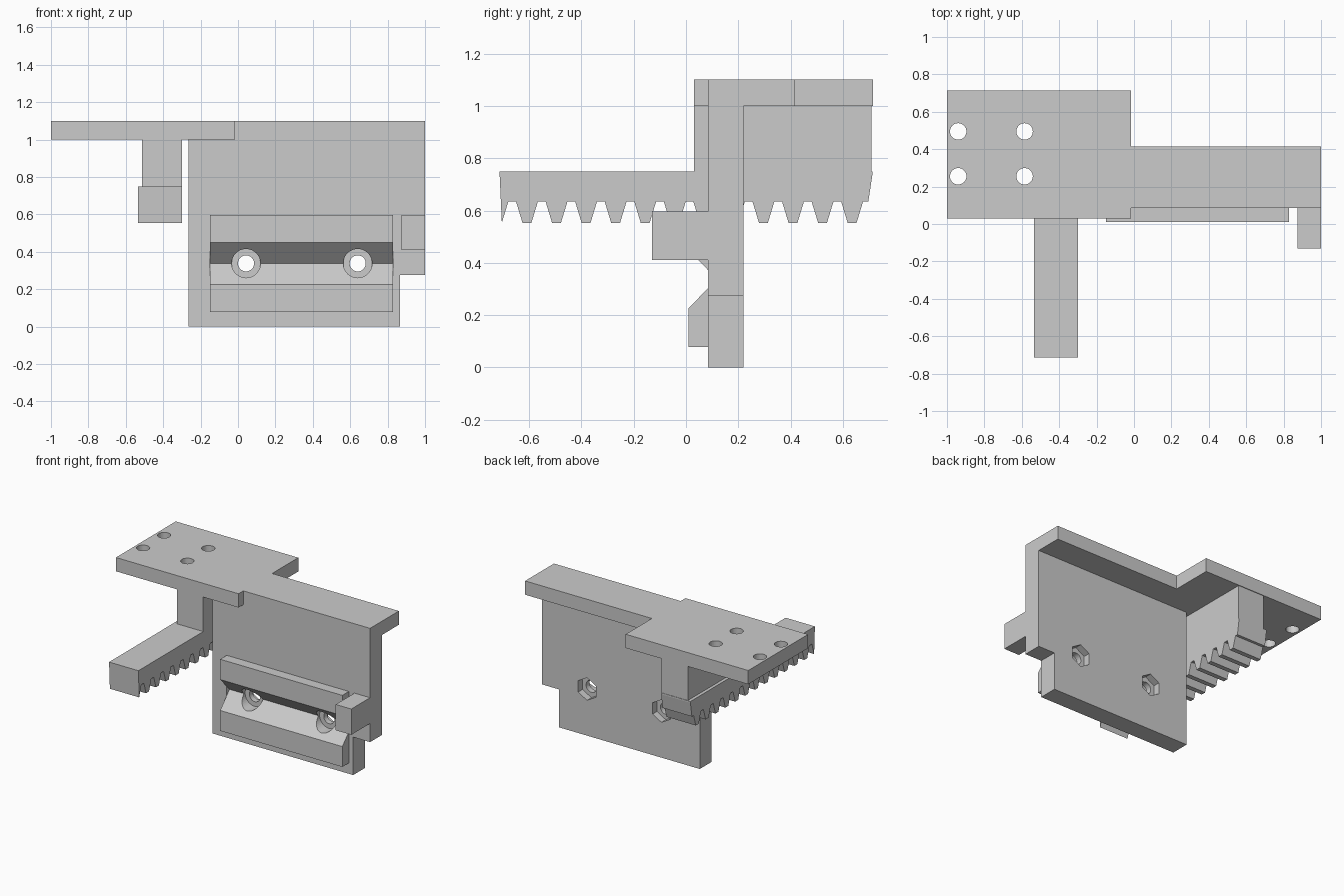
import bpy, bmesh, math
from mathutils import Vector, Matrix

cube = bpy.data.objects.get("Cube")
if cube:
    bpy.data.objects.remove(cube, do_unlink=True)

grey = bpy.data.materials.new("plain grey")
grey.use_nodes = True
COLOUR = (0.6, 0.6, 0.6, 1)
grey.diffuse_color = COLOUR
grey.node_tree.nodes["Principled BSDF"].inputs["Base Color"].default_value = COLOUR


def finish(name, bm):
    bmesh.ops.recalc_face_normals(bm, faces=bm.faces)
    mesh = bpy.data.meshes.new(name)
    bm.to_mesh(mesh)
    bm.free()
    mesh.materials.append(grey)
    obj = bpy.data.objects.new(name, mesh)
    bpy.context.collection.objects.link(obj)
    return obj


def prism(name, outline, axis, lo, hi):
    """Extrude a 2D outline along x, y or z."""
    place = {"x": lambda a, b: (lo, a, b),
             "y": lambda a, b: (a, lo, b),
             "z": lambda a, b: (a, b, lo)}[axis]
    step = Vector([hi - lo if axis == k else 0 for k in "xyz"])
    bm = bmesh.new()
    face = bm.faces.new([bm.verts.new(place(*p)) for p in outline])
    ext = bmesh.ops.extrude_face_region(bm, geom=[face])
    verts = [v for v in ext["geom"] if isinstance(v, bmesh.types.BMVert)]
    bmesh.ops.translate(bm, verts=verts, vec=step)
    return finish(name, bm)


def box(name, x, y, z):
    return prism(name, [(x[0], y[0]), (x[1], y[0]), (x[1], y[1]), (x[0], y[1])], "z", *z)


def ring(cx, cy, radius, sides):
    """Regular polygon with a corner on the second axis."""
    turn = 2 * math.pi / sides
    return [(cx + radius * math.sin(i * turn), cy + radius * math.cos(i * turn))
            for i in range(sides)]


def cut(target, cutters):
    for cutter in cutters:
        cutter.hide_render = True
        cutter.hide_set(True)
        cutter.display_type = "WIRE"
        mod = target.modifiers.new("cut", "BOOLEAN")
        mod.operation = "DIFFERENCE"
        mod.solver = "EXACT"
        mod.object = cutter


def smooth(obj):
    bpy.ops.object.select_all(action="DESELECT")
    bpy.context.view_layer.objects.active = obj
    obj.select_set(True)
    bpy.ops.object.shade_smooth_by_angle(angle=math.radians(25))


BACK, FRONT, TOP = 0.22, 0.085, 1.1

# Upright wall with a step at its lower left corner
wall = prism("upright_wall", [(-0.265, 0), (0.865, 0), (0.865, 0.275), (1, 0.275),
                              (1, TOP), (-0.265, TOP)], "y", FRONT, BACK)

# Clamp block on the front of the wall
block = box("clamp_block", (-0.15, 0.83), (0.01, FRONT), (0.078, 0.597))

# V groove through the block into the wall
MID = 0.338
groove = prism("groove_cutter", [(0.117, MID), (-0.01, MID - 0.133), (-0.01, MID + 0.133)],
               "x", -0.15, 0.83)

# Bolt holes with round counterbores in front and hexagonal pockets behind
cutters = [groove]
for x in (0.043, 0.64):
    cutters += [prism("counterbore_cutter", ring(x, MID, 0.077, 40), "y", -0.05, 0.13),
                prism("bolt_cutter", ring(x, MID, 0.043, 32), "y", -0.06, 0.3),
                prism("nut_cutter", ring(x, MID, 0.082, 6), "y", 0.17, 0.31)]
cut(wall, cutters)
cut(block, cutters)

# Top plate: wide mounting end and narrow ledge behind the wall
plate = box("mounting_plate", (-1, -0.017), (0.03, 0.715), (1, TOP))
holes = [prism("screw_cutter", ring(x, y, 0.044, 32), "z", 0.9, 1.2)
         for x in (-0.94, -0.585) for y in (0.255, 0.495)]
cut(plate, holes)
box("back_ledge", (-0.017, 1), (BACK, 0.415), (1, TOP))

# Stop tab on the front left edge
box("stop_tab", (0.875, 1), (-0.13, FRONT), (0.41, 0.597))

# Web hanging below the plate and carrying the rack
box("rack_web", (-0.512, -0.3), (0.03, 0.71), (0.75, 1))

# Toothed rack along the depth
ROOT, TIP, PITCH = 0.635, 0.553, 0.113
outline = [(-0.713, 0.75), (-0.704, TIP), (-0.679, ROOT)]
for i in range(12):
    c = -0.608 + i * PITCH
    outline += [(c - 0.042, ROOT), (c - 0.017, TIP), (c + 0.017, TIP), (c + 0.042, ROOT)]
outline += [(0.697, ROOT), (0.713, 0.74), (0.713, 0.75)]
prism("toothed_rack", outline, "x", -0.535, -0.3)

for obj in (wall, block, plate):
    smooth(obj)
